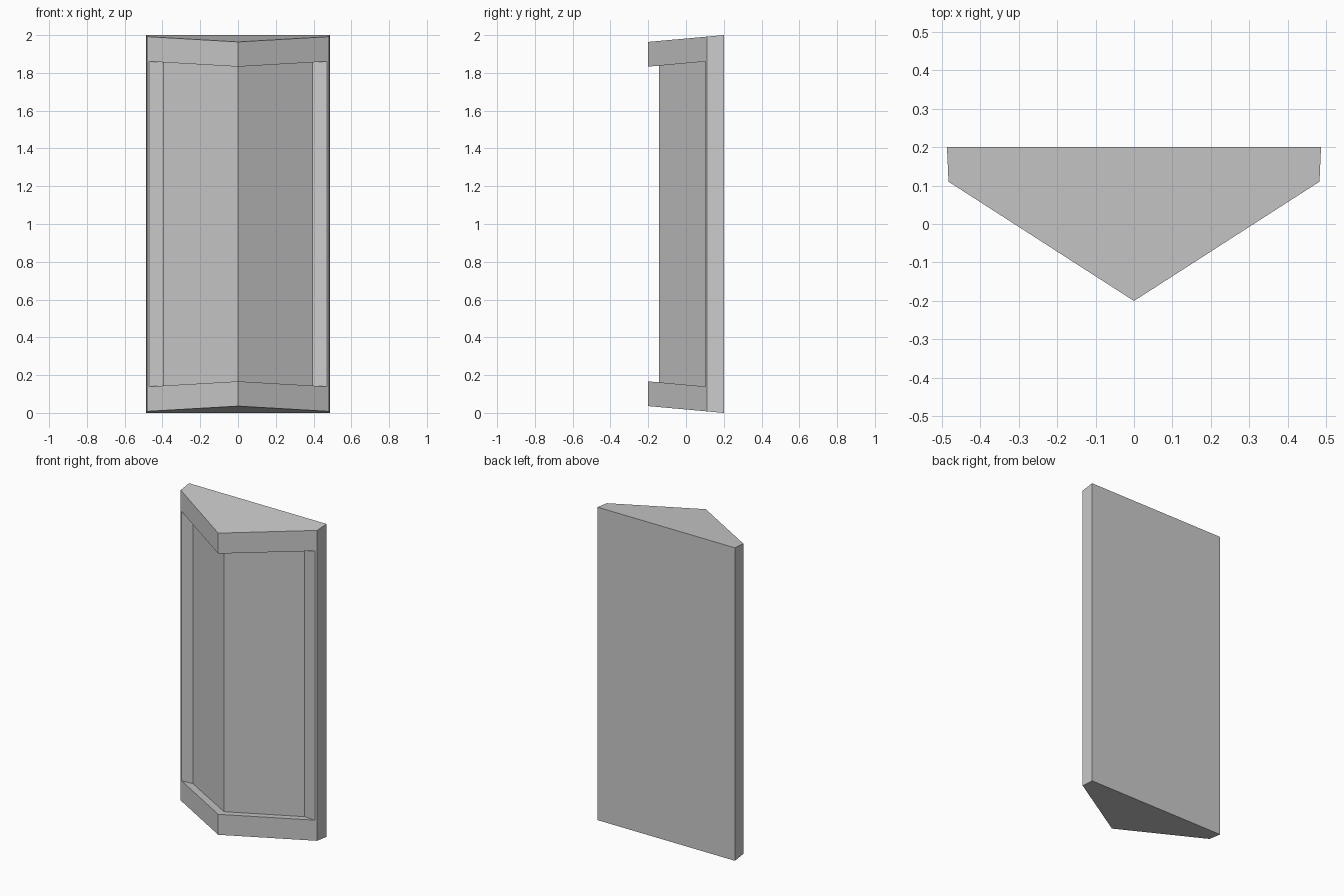
import bpy, bmesh

if "Cube" in bpy.data.objects:
    bpy.data.objects.remove(bpy.data.objects["Cube"])

# Half profiles (x, y) from back corner to front ridge
def front(x):
    return -0.2 + x * 0.31 / 0.482

rear = [(0.486, 0.2), (0.482, 0.11), (0.472, front(0.472))]
outer = rear + [(0.395, front(0.395)), (0, -0.2)]      # cap bands
inner = rear + [(0.395, 0.109), (0, -0.142)]           # recessed panels

# Stacked rings: (half profile, inset from the sloping end, is upper end)
rings = [(outer, 0, False), (outer, 0.131, False), (inner, 0.131, False),
         (inner, 0.131, True), (outer, 0.131, True), (outer, 0, True)]

bm = bmesh.new()
loops = []
for half, inset, upper in rings:
    pts = half + [(-x, y) for x, y in reversed(half[:-1])]
    ring = []
    for x, y in pts:
        z = (0.2 - y) * 0.09 + inset      # ends slope toward the ridge
        ring.append(bm.verts.new((x, y, 2 - z if upper else z)))
    loops.append(ring)

# Skin the rings and close both ends
n = len(loops[0])
for a, b in zip(loops, loops[1:]):
    for i in range(n):
        j = (i + 1) % n
        bm.faces.new((a[i], a[j], b[j], b[i]))
bm.faces.new(loops[0])
bm.faces.new(loops[-1])
bmesh.ops.remove_doubles(bm, verts=bm.verts, dist=0.0001)
bmesh.ops.dissolve_degenerate(bm, edges=bm.edges, dist=0.0001)
bmesh.ops.recalc_face_normals(bm, faces=bm.faces)

mesh = bpy.data.meshes.new("wedge_pillar")
bm.to_mesh(mesh)
bm.free()
bpy.context.collection.objects.link(bpy.data.objects.new("wedge_pillar", mesh))
